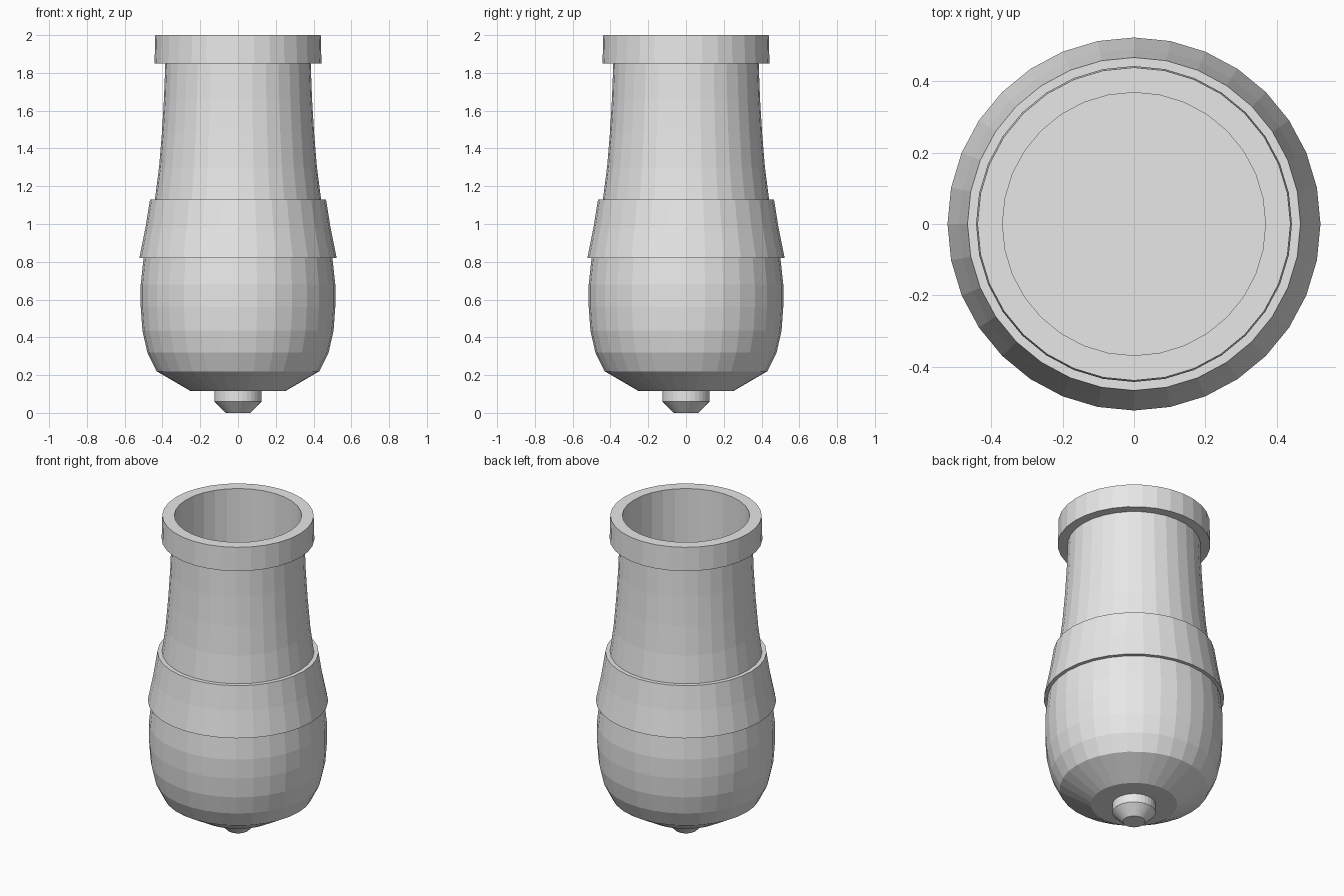
import bpy
import bmesh
from math import cos, sin, tau

SIDES = 32

cube = bpy.data.objects.get("Cube")
if cube:
    bpy.data.objects.remove(cube, do_unlink=True)

grey = bpy.data.materials.new("plain grey")
grey.use_nodes = True
colour = (0.8, 0.8, 0.8, 1)
grey.diffuse_color = colour
grey.node_tree.nodes["Principled BSDF"].inputs["Base Color"].default_value = colour


def lathe(name, profile, closed=False):
    """Turn (radius, height) points around z; an open profile gets end caps."""
    bm = bmesh.new()
    rings = [[bm.verts.new((r * cos(tau * i / SIDES), r * sin(tau * i / SIDES), z))
              for i in range(SIDES)] for r, z in profile]
    pairs = list(zip(rings, rings[1:]))
    if closed:
        pairs.append((rings[-1], rings[0]))
    else:
        bm.faces.new(rings[0])
        bm.faces.new(rings[-1])
    for low, high in pairs:
        for i in range(SIDES):
            j = (i + 1) % SIDES
            bm.faces.new((low[i], low[j], high[j], high[i]))
    bmesh.ops.recalc_face_normals(bm, faces=bm.faces)
    mesh = bpy.data.meshes.new(name)
    bm.to_mesh(mesh)
    bm.free()
    mesh.materials.append(grey)
    obj = bpy.data.objects.new(name, mesh)
    bpy.context.collection.objects.link(obj)
    return obj


# Rounded base and tapering barrel, hollowed by a straight bore
lathe("barrel", [
    (0.25, 0.115), (0.43, 0.22), (0.48, 0.32), (0.506, 0.435), (0.515, 0.56),
    (0.515, 0.68), (0.5, 0.82), (0.47, 0.98), (0.44, 1.13), (0.418, 1.3),
    (0.403, 1.48), (0.392, 1.66), (0.385, 1.85), (0.385, 1.99),
    (0.368, 1.99), (0.368, 1.0)])

# Flared band around the middle
lathe("middle_band", [
    (0.49, 0.82), (0.522, 0.82), (0.49, 0.98), (0.466, 1.13), (0.43, 1.13)], closed=True)

# Thick ring at the mouth
lathe("mouth_ring", [
    (0.368, 1.85), (0.442, 1.85), (0.438, 2.0), (0.368, 2.0)], closed=True)

# Small stepped knob under the base
lathe("base_knob", [(0.065, 0.0), (0.125, 0.06), (0.125, 0.13)])
